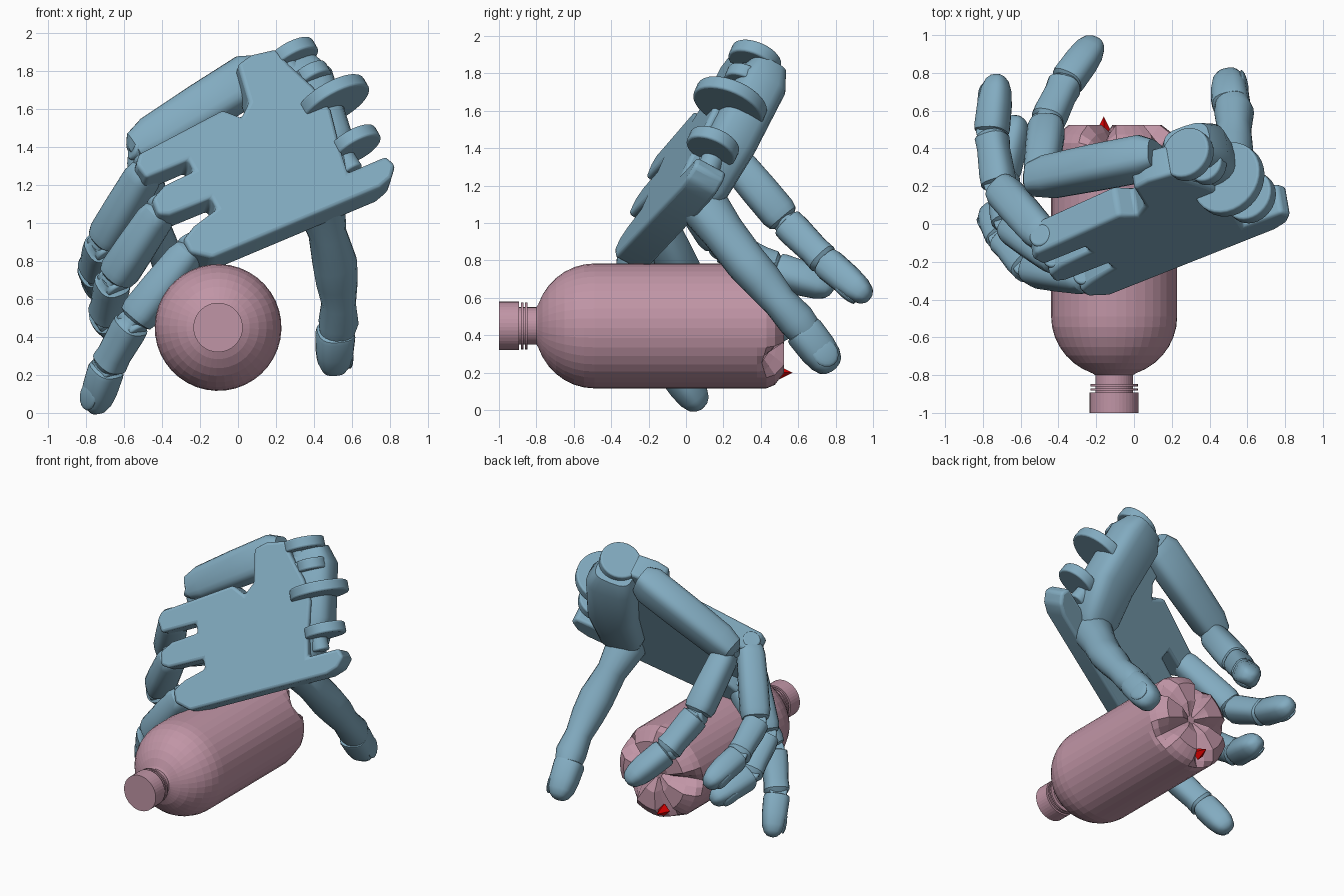
import bpy, bmesh, math
from mathutils import Vector as V, Matrix

if "Cube" in bpy.data.objects:
    bpy.data.objects.remove(bpy.data.objects["Cube"])

N = V((0.15, -0.87, 0.465)).normalized()      # back-of-hand normal
U = V((0.871, 0.342, 0.355)).normalized()     # toward the wrist
W = N.cross(U)                                # across the palm


def material(name, rgb):
    m = bpy.data.materials.new(name)
    m.diffuse_color = (*rgb, 1)
    m.use_nodes = True
    m.node_tree.nodes["Principled BSDF"].inputs["Base Color"].default_value = m.diffuse_color
    return m


BLUE = material("blue", (0.225, 0.41, 0.53))
PINK = material("pink", (0.53, 0.30, 0.38))
RED = material("red", (0.7, 0.0, 0.0))


def finish(name, bm, mat, angle=32, bevel=0):
    bmesh.ops.recalc_face_normals(bm, faces=bm.faces)
    me = bpy.data.meshes.new(name)
    bm.to_mesh(me)
    bm.free()
    ob = bpy.data.objects.new(name, me)
    bpy.context.collection.objects.link(ob)
    me.materials.append(mat)
    if bevel:
        b = ob.modifiers.new("round", 'BEVEL')
        b.width, b.segments, b.limit_method = bevel, 3, 'ANGLE'
    bpy.ops.object.select_all(action='DESELECT')
    ob.select_set(True)
    bpy.context.view_layer.objects.active = ob
    bpy.ops.object.shade_smooth_by_angle(angle=math.radians(angle))
    return ob


def skin(bm, rings):
    vs = [[bm.verts.new(p) for p in r] for r in rings]
    for a, b in zip(vs, vs[1:]):
        for i in range(len(a)):
            j = (i + 1) % len(a)
            bm.faces.new((a[i], a[j], b[j], b[i]))
    bm.faces.new(vs[0])
    bm.faces.new(vs[-1])


def loft(name, rows, side, power=2.7, n=20):
    """Rounded-box tube; rows are (point, half width, half thickness)."""
    P, rings = [V(r[0]) for r in rows], []
    for i, (p, w, t) in enumerate(rows):
        d = (P[min(i + 1, len(P) - 1)] - P[max(i - 1, 0)]).normalized()
        s = (side - d * side.dot(d)).normalized()
        o = s.cross(d)
        ring = []
        for k in range(n):
            c, q = math.cos(2 * math.pi * k / n), math.sin(2 * math.pi * k / n)
            c = math.copysign(abs(c) ** (2 / power), c)
            q = math.copysign(abs(q) ** (2 / power), q)
            ring.append(P[i] + s * c * w + o * q * t)
        rings.append(ring)
    bm = bmesh.new()
    skin(bm, rings)
    return finish(name, bm, BLUE)


def disc(name, centre, axis, r, depth):
    bm = bmesh.new()
    rot = axis.to_track_quat('Z', 'Y').to_matrix().to_4x4()
    bmesh.ops.create_cone(bm, cap_ends=True, segments=32, radius1=r, radius2=r,
                          depth=depth, matrix=Matrix.Translation(centre) @ rot)
    return finish(name, bm, BLUE, bevel=0.012)


def nail(name, a, b, side, w, t):
    d = (b - a).normalized()
    s = (side - d * side.dot(d)).normalized()
    o = s.cross(d)
    rot = Matrix((s, d, o)).transposed().to_4x4()
    bm = bmesh.new()
    bmesh.ops.create_uvsphere(bm, u_segments=16, v_segments=10, radius=1)
    bmesh.ops.transform(bm, verts=bm.verts, matrix=Matrix.Translation(a.lerp(b, .62) + o * t)
                        @ rot @ Matrix.Diagonal((w, 0.08, 0.018, 1)))
    finish(name, bm, BLUE)


PROX = [(0, .05, .06), (.05, .075, .085), (.15, .09, .095), (.55, .097, .1),
        (.85, .1, .1), (.93, .09, .09), (.96, .06, .07), (1, .055, .07)]
MIDDLE = [(-.1, .055, .06), (.0, .065, .075), (.03, .088, .088), (.2, .09, .09), (.7, .084, .082),
          (.9, .09, .086), (.96, .075, .075), (1, .065, .065)]
TIP = [(-.08, .06, .06), (0, .065, .065), (.03, .086, .084), (.1, .09, .088), (.5, .088, .084),
       (.75, .079, .074), (.9, .062, .056), (.97, .04, .036), (1, .015, .015)]


def finger(name, pts, side, k=1.0):
    pts = [V(p) for p in pts]
    for part, prof, a, b in zip(("proximal", "middle", "tip"), (PROX, MIDDLE, TIP), pts, pts[1:]):
        rows = [(a.lerp(b, f), w * k, t * k) for f, w, t in prof]
        loft(f"{name}_{part}", rows, side)
    for i, p in enumerate(pts[:3]):
        disc(f"{name}_hinge_{i}", p, side, 0.062 * k, 0.13 * k)
    nail(f"{name}_nail", pts[2], pts[3], side, .06 * k, .07 * k)


def on_palm(x, z, depth=0.0):
    y = -0.37 + (0.15 * (x + 0.25) + 0.465 * (z - 0.88)) / 0.87
    return V((x, y, z)) - N * depth


# Palm plate with slotted knuckles and the lower wrist ear
outline = [(-.13, .82), (.75, 1.19), (.81, 1.24), (.83, 1.31), (.78, 1.355), (.58, 1.27),
           (.54, 1.40), (.49, 1.6), (.4, 1.72), (.27, 1.84), (.2, 1.92), (.07, 1.89),
           (0, 1.84), (.06, 1.64), (.02, 1.56), (-.08, 1.6), (-.44, 1.41), (-.52, 1.37), (-.535, 1.31),
           (-.48, 1.24), (-.26, 1.335), (-.23, 1.28), (-.39, 1.2), (-.45, 1.13), (-.42, 1.05),
           (-.36, 1.045), (-.14, 1.135), (-.11, 1.08), (-.23, .99), (-.285, .92), (-.25, .85)]
bm = bmesh.new()
front = [bm.verts.new(on_palm(*p)) for p in outline]
back = [bm.verts.new(on_palm(*p, 0.18)) for p in outline]
bm.faces.new(front)
bm.faces.new(back)
for i in range(len(outline)):
    j = (i + 1) % len(outline)
    bm.faces.new((front[i], front[j], back[j], back[i]))
finish("palm", bm, BLUE, bevel=0.02)

# Wrist hinge lugs and their pin
for i, (x, z, r, depth) in enumerate([(.625, 1.445, .14, .07), (.51, 1.67, .2, .06),
                                      (.40, 1.81, .1, .08), (.30, 1.92, .14, .1)]):
    c = on_palm(x, z, depth)
    disc(f"wrist_lug_{i}", c, W, r, 0.075)
    disc(f"wrist_lug_arm_{i}", c - U * .1, W, min(r, .07), 0.07)
p, q = on_palm(.62, 1.32, .11), on_palm(.26, 1.9, .11)
disc("wrist_pin", (p + q) / 2, q - p, 0.06, (q - p).length)

# Outer metacarpal bar of the little finger
loft("little_metacarpal", [(V(c), w, t) for c, w, t in [
    ((.12, .36, 1.79), .10, .08), ((.06, .35, 1.76), .13, .11), ((-.2, .30, 1.60), .125, .11),
    ((-.45, .25, 1.445), .115, .105), ((-.54, .235, 1.39), .085, .085), ((-.57, .23, 1.375), .04, .04)]],
    W, 3.2)

# Thumb base muscle block and thumb
loft("thumb_base", [(V(c), w, t) for c, w, t in [
    ((.28, .43, 1.83), .13, .10), ((.32, .39, 1.74), .18, .14), ((.42, .23, 1.43), .18, .14),
    ((.43, .11, 1.2), .16, .12), ((.43, .06, 1.1), .09, .08)]], U, 3.2)
TS = V((.25, -.8, -.6))
loft("thumb_shaft", [(V(c), w, t) for c, w, t in [
    ((.41, .06, 1.22), .09, .1), ((.43, .08, 1.11), .135, .135), ((.47, .2, .95), .115, .1),
    ((.51, .32, .79), .11, .118), ((.52, .41, .69), .105, .11), ((.53, .5, .58), .09, .09),
    ((.53, .59, .48), .1, .105), ((.52, .64, .42), .09, .09), ((.52, .66, .40), .06, .06)]], TS, 2.2)
a, b = V((.515, .62, .435)), V((.50, .79, .215))
loft("thumb_tip", [(a.lerp(b, f), w * 1.12, t * 1.15) for f, w, t in TIP], TS)
nail("thumb_nail", a, b, TS, .07, .08)

# Four fingers
finger("index", [(-.24, -.28, .87), (-.56, -.23, .47), (-.69, -.08, .24), (-.765, .085, .01)], W)
finger("middle", [(-.40, -.19, 1.08), (-.66, .0, .69), (-.70, .26, .51), (-.61, .57, .42)], W)
finger("ring", [(-.47, -.08, 1.3), (-.715, .2, .88), (-.755, .48, .75), (-.72, .79, .65)], W)
finger("little", [(-.5, .22, 1.38), (-.46, .54, 1.0), (-.36, .75, .79), (-.195, .975, .6)],
       V((-.9, -.3, .25)))

# Bottle: lathe along y with a five-lobed base
profile = [(-1, .13), (-.892, .13), (-.892, .1), (-.882, .1), (-.882, .125), (-.87, .125), (-.87, .1),
           (-.86, .1), (-.86, .125), (-.848, .125), (-.848, .1), (-.8, .1)]
profile += [(-.49 - .32 * math.cos(math.radians(t)), .334 * math.sin(math.radians(t)))
            for t in range(20, 91, 10)]
profile += [(.38, .334)]
base = [((.43, .334), (.405, .32)), ((.475, .315), (.41, .27)), ((.525, .25), (.42, .2)),
        ((.525, .12), (.45, .11)), ((.48, .03), (.46, .03))]
rings, SEG = [], 40


def ring_point(y, r, k):
    t = math.radians(106) + 2 * math.pi * k / SEG
    return V((-.105 + r * math.cos(t), y, .45 + r * math.sin(t)))


for y, r in profile:
    rings.append([ring_point(y, r, k) for k in range(SEG)])
for full, cut in base:
    ring = []
    for k in range(SEG):
        f = max(0, 1 - min(k % 8, 8 - k % 8) / 2)
        ring.append(ring_point(full[0] + (cut[0] - full[0]) * f, full[1] + (cut[1] - full[1]) * f, k))
    rings.append(ring)
bm = bmesh.new()
skin(bm, rings)
finish("bottle", bm, PINK, angle=1)

# Small red marker on the base
bm = bmesh.new()
bmesh.ops.create_cone(bm, cap_ends=True, segments=4, radius1=.045, radius2=0, depth=.09,
                      matrix=Matrix.Translation((-.16, .525, .2)) @ Matrix.Rotation(-math.pi / 2, 4, 'X'))
finish("red_marker", bm, RED, angle=10)
